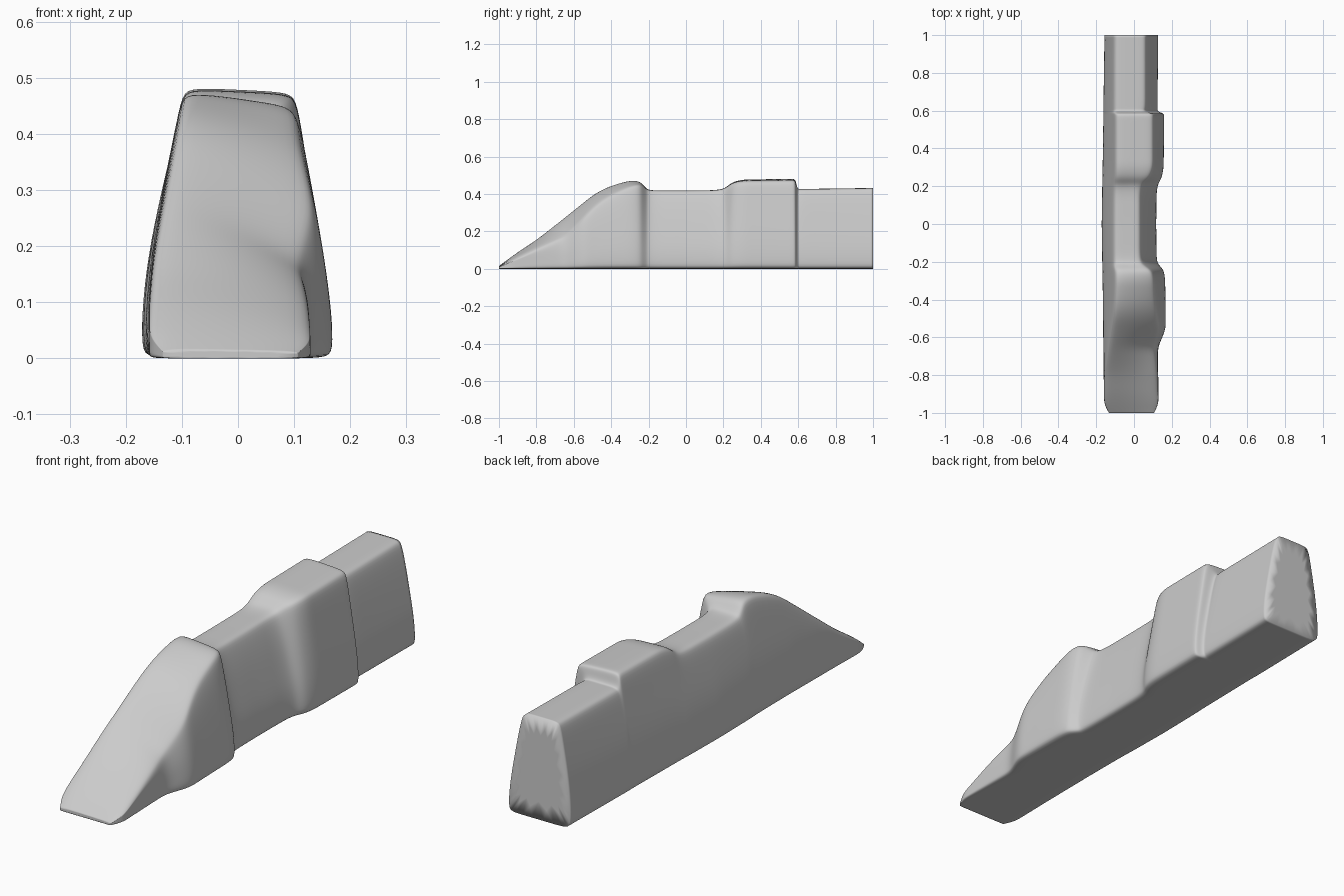
import bpy, bmesh

if "Cube" in bpy.data.objects:
    bpy.data.objects.remove(bpy.data.objects["Cube"])


def step(a, b, y):
    t = max(0, min(1, (y - a) / (b - a)))
    return t * t * (3 - 2 * t)


def interp(table, v):
    for (v0, a), (v1, b) in zip(table, table[1:]):
        if v <= v1:
            return a + (b - a) * (v - v0) / (v1 - v0)
    return table[-1][1]


# Front slope, its fall to the right, and the inward lean of the sides with height
SLOPE = [(-1, .015), (-.92, .077), (-.79, .165), (-.59, .325), (-.475, .416), (-.385, .453), (-.27, .482)]
FALL = [(-1, .003), (-.79, .045), (-.64, .10), (-.475, .06), (-.27, .025), (-.2, 0)]
LEAN_R = [(0, 0), (.1, .06), (.2, .32), (.3, .58), (.4, .9), (.48, 1.05)]
LEAN_L = [(0, 0), (.1, .03), (.2, .22), (.3, .55), (.4, .86), (.48, 1.05)]


def section(y):
    """One closed cross-section of the wall at y."""
    # Two raised blocks stand proud of the recessed wall
    block_a = step(-.66, -.55, y) * (1 - step(-.265, -.19, y))
    block_b = step(.18, .28, y) * (1 - step(.582, .598, y))
    w = block_a + block_b
    corner = .025 * (1 - step(-1, -.96, y))
    lb = -.173 + .015 * abs(y) + corner
    rb = .121 + .01 * abs(y) + .036 * w + .008 * block_a - corner
    low = .032 + .032 * step(.55, .62, y) + .045 * (1 - step(-.8, -.5, y))
    rt = low + (.108 - low) * w
    zl = min(interp(SLOPE, y), .418 + .014 * max(0, y) + .056 * w + .004 * block_a)
    zr = zl - interp(FALL, y) - .008 * block_b

    def right(z):
        return rb + (rt - rb) * interp(LEAN_R, z)

    def left(z):
        return lb + (-.105 - lb) * interp(LEAN_L, z)

    er, el = min(.016, zr * .25), min(.016, zl * .25)
    levels = (.04, .25, .5, .75)
    pts = [(x, 0) for x in (lb + .012, lb * .4, rb * .4, rb - .012)]
    pts += [(right(zr * f), zr * f) for f in levels]
    pts.append((right(zr), zr - er))
    xr, xl = right(zr) - .014, left(zl) + .014
    for u in (0, .33, .67, 1):
        pts.append((xr + (xl - xr) * u, zl + (zr - zl) * (1 - u) ** 1.4))
    pts.append((left(zl), zl - el))
    pts += [(left(zl * f), zl * f) for f in reversed(levels)]
    return [(x, y, z) for x, z in pts]


# Even stations, with extra ones where the blocks step out
stations = sorted([-1 + i * .05 for i in range(41)]
                  + [-.985, -.23, -.215, .225, .578, .586, .592, .61])

# Loft the rock wall through its sections
bm = bmesh.new()
rings = [[bm.verts.new(p) for p in section(y)] for y in stations]
n = len(rings[0])
for a, b in zip(rings, rings[1:]):
    for i in range(n):
        j = (i + 1) % n
        bm.faces.new((a[i], a[j], b[j], b[i]))
caps = [bm.faces.new(rings[0]), bm.faces.new(rings[-1])]

# Keep the end faces crisp
crease = bm.edges.layers.float.new("crease_edge")
for cap in caps:
    for e in cap.edges:
        e[crease] = 1.0
bmesh.ops.recalc_face_normals(bm, faces=bm.faces)

mesh = bpy.data.meshes.new("rock_wall")
bm.to_mesh(mesh)
bm.free()
wall = bpy.data.objects.new("rock_wall", mesh)
bpy.context.collection.objects.link(wall)

# Soften the facets
sub = wall.modifiers.new("soften", 'SUBSURF')
sub.levels = sub.render_levels = 2
bpy.context.view_layer.objects.active = wall
wall.select_set(True)
bpy.ops.object.shade_smooth()
